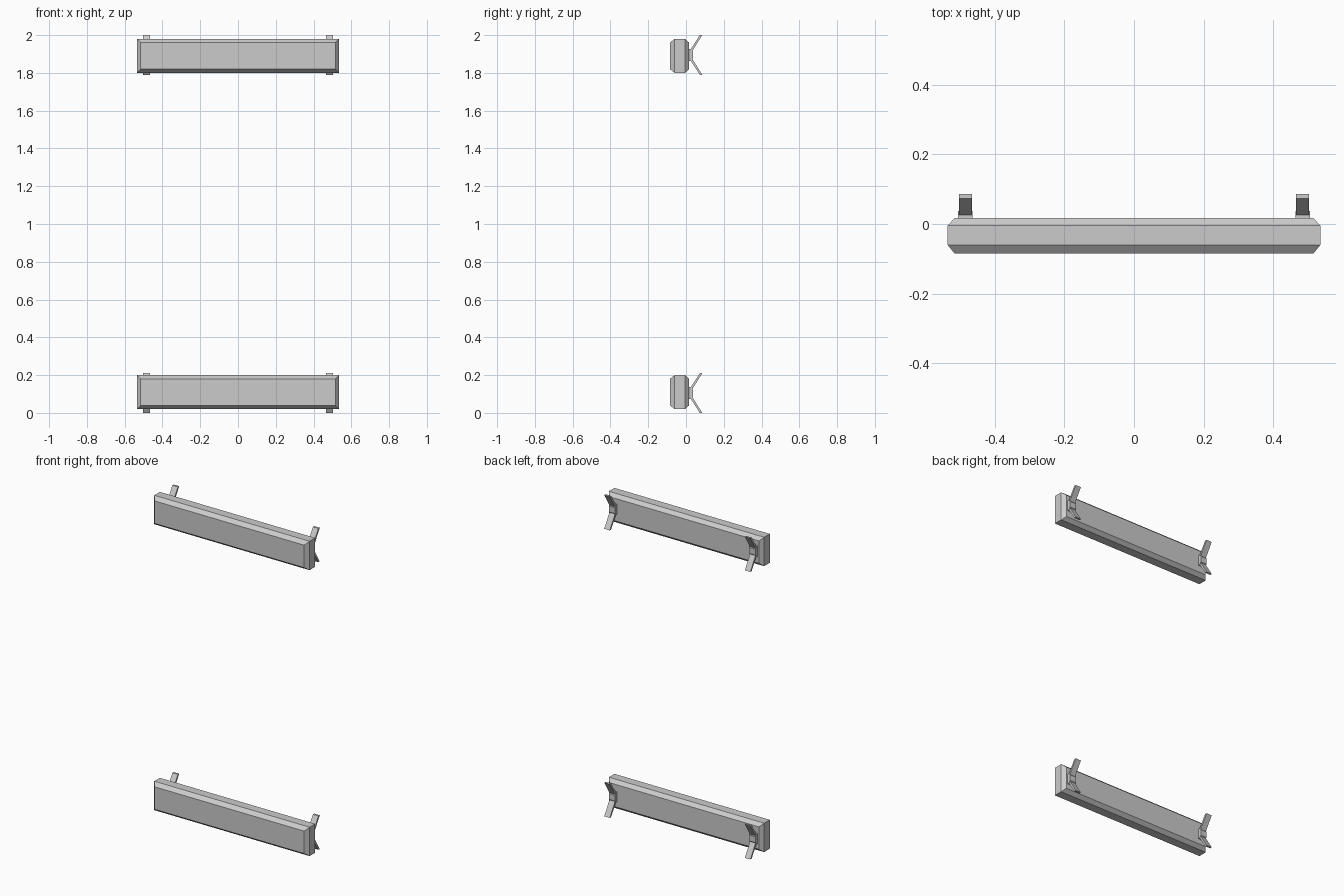
import bpy, bmesh

if "Cube" in bpy.data.objects:
    bpy.data.objects.remove(bpy.data.objects["Cube"])

grey = bpy.data.materials.new("plain grey")
grey.diffuse_color = (0.6, 0.6, 0.6, 1)
grey.use_nodes = True
grey.node_tree.nodes["Principled BSDF"].inputs["Base Color"].default_value = grey.diffuse_color


def finish(name, bm):
    bmesh.ops.recalc_face_normals(bm, faces=bm.faces)
    me = bpy.data.meshes.new(name)
    bm.to_mesh(me)
    bm.free()
    me.materials.append(grey)
    ob = bpy.data.objects.new(name, me)
    bpy.context.collection.objects.link(ob)
    return ob


def board(name, z):
    # slab whose front and back faces are inset, giving chamfered rims
    bm = bmesh.new()
    rings = []
    for y, inset in ((-0.085, 0.02), (-0.06, 0), (-0.005, 0), (0.017, 0.02)):
        w, h = 0.535 - inset, 0.09 - inset
        rings.append([bm.verts.new((sx * w, y, z + sz * h))
                      for sx, sz in ((-1, -1), (1, -1), (1, 1), (-1, 1))])
    for a, b in zip(rings, rings[1:]):
        for i in range(4):
            j = (i + 1) % 4
            bm.faces.new((a[i], a[j], b[j], b[i]))
    bm.faces.new(rings[0])
    bm.faces.new(rings[-1])
    finish(name, bm)


def extrude_profile(name, pts, x, width, z):
    # side profile (y, z) extruded along x
    bm = bmesh.new()
    f = bm.faces.new([bm.verts.new((x - width / 2, py, z + pz)) for py, pz in pts])
    r = bmesh.ops.extrude_face_region(bm, geom=[f])
    vs = [v for v in r["geom"] if isinstance(v, bmesh.types.BMVert)]
    bmesh.ops.translate(bm, verts=vs, vec=(width, 0, 0))
    finish(name, bm)


for level, z in (("lower", 0.11), ("upper", 1.89)):
    board(level + "_board", z)
    zc = 0.105 if level == "lower" else 1.895
    for side, x in (("left", -0.484), ("right", 0.484)):
        # hub against the back of the board
        extrude_profile(f"{level}_{side}_hub",
                        [(0.015, -0.032), (0.028, -0.032), (0.038, -0.018),
                         (0.038, 0.018), (0.028, 0.032), (0.015, 0.032)],
                        x, 0.042, zc)
        # two splayed clip arms
        for arm, s in (("top", 1), ("bottom", -1)):
            extrude_profile(f"{level}_{side}_{arm}_arm",
                            [(0.015, s * 0.015), (0.03, s * 0.015),
                             (0.086, s * 0.105), (0.073, s * 0.105)],
                            x, 0.038, zc)
